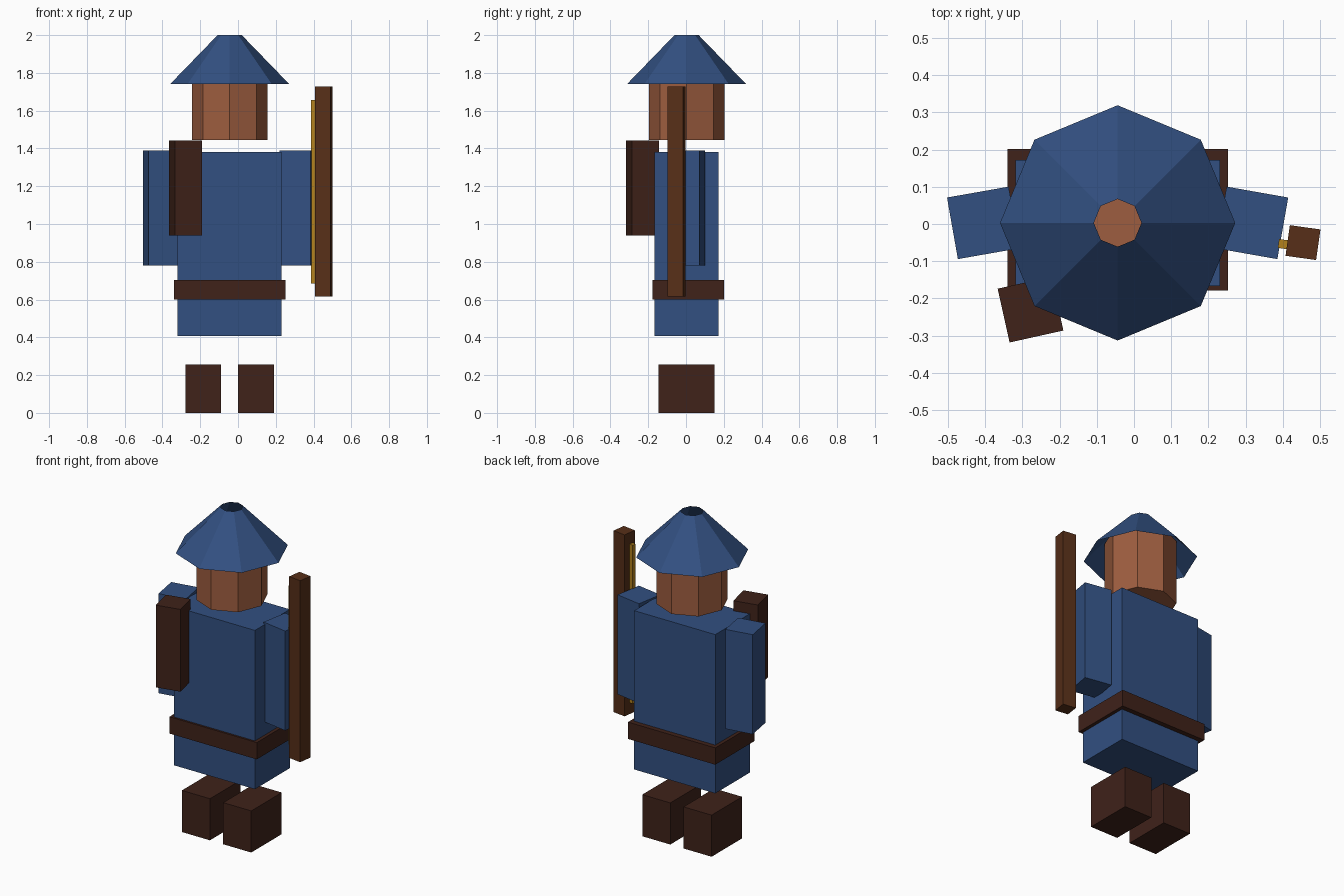
import bpy
from math import radians

if "Cube" in bpy.data.objects:
    bpy.data.objects.remove(bpy.data.objects["Cube"])

CX, CY = -0.044, 0.003  # body axis


def material(name, rgb):
    m = bpy.data.materials.new(name)
    m.diffuse_color = (*rgb, 1)
    m.use_nodes = True
    m.node_tree.nodes["Principled BSDF"].inputs["Base Color"].default_value = m.diffuse_color
    return m


BLUE = material("blue_cloth", (0.032, 0.08, 0.22))
SKIN = material("skin", (0.34, 0.11, 0.05))
LEATHER = material("leather", (0.05, 0.016, 0.01))
WOOD = material("wood", (0.095, 0.028, 0.009))
GOLD = material("gold", (0.45, 0.22, 0.012))


def finish(name, mat):
    ob = bpy.context.object
    ob.name = ob.data.name = name
    ob.data.materials.append(mat)
    return ob


def box(name, x, y, z0, z1, sx, sy, mat, turn=0):
    """Upright box from z0 to z1, turned about its vertical axis."""
    bpy.ops.mesh.primitive_cube_add(size=1, location=(x, y, (z0 + z1) / 2),
                                    rotation=(0, 0, radians(turn)))
    bpy.context.object.scale = (sx, sy, z1 - z0)
    bpy.ops.object.transform_apply(location=False, rotation=False, scale=True)
    return finish(name, mat)


def octagon(name, z0, z1, r0, r1, fill, mat):
    bpy.ops.mesh.primitive_cone_add(vertices=8, radius1=r0, radius2=r1, depth=z1 - z0,
                                    end_fill_type=fill, location=(CX, CY, (z0 + z1) / 2))
    return finish(name, mat)


# Tunic and belt
box("tunic", CX, CY, 0.407, 1.38, 0.55, 0.338, BLUE)
box("belt", CX, 0.012, 0.60, 0.703, 0.592, 0.38, LEATHER)

# Head, and an open-ended hat over it
octagon("head", 1.445, 1.845, 0.2, 0.2, 'NGON', SKIN)
octagon("hat", 1.74, 2.0, 0.316, 0.064, 'NOTHING', BLUE)

# Arms and boots, mirrored about the body axis
for side, s in (("left", -1), ("right", 1)):
    box(f"{side}_arm", CX + s * 0.361, CY, 0.78, 1.39, 0.168, 0.168, BLUE, -10 * s)
    box(f"{side}_boot", CX + s * 0.14, CY, 0, 0.255, 0.19, 0.295, LEATHER)

# Quiver on the chest
box("quiver", -0.278, -0.23, 0.938, 1.442, 0.148, 0.148, LEATHER, 12.5)

# Bow stave and string
box("bow", 0.454, -0.05, 0.615, 1.727, 0.083, 0.083, WOOD, -8)
box("bow_string", 0.400, -0.054, 0.685, 1.657, 0.024, 0.024, GOLD, -8)
